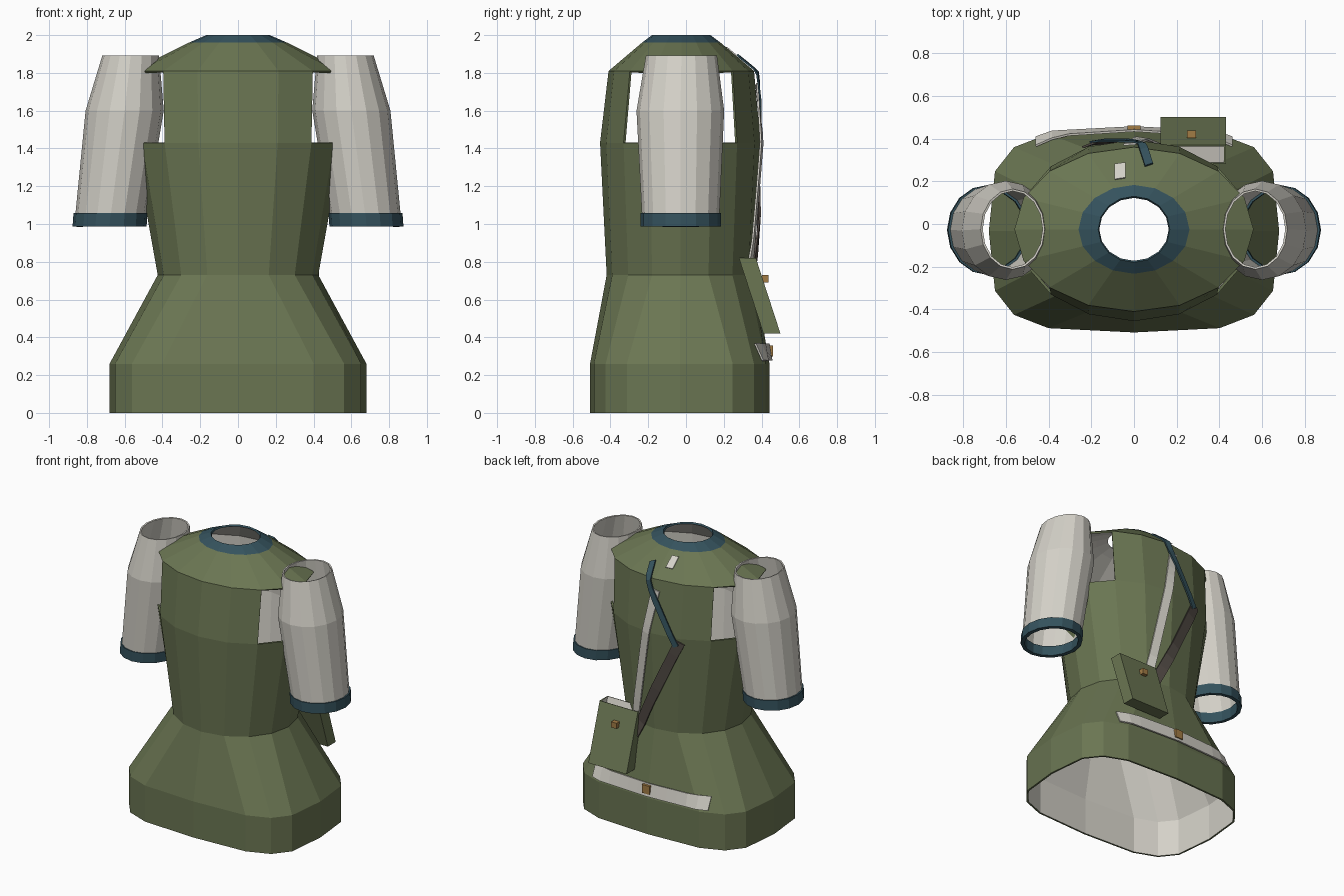
import bpy, bmesh, math
from mathutils import Vector

if "Cube" in bpy.data.objects:
    bpy.data.objects.remove(bpy.data.objects["Cube"])

N = 16


def mat(name, col):
    m = bpy.data.materials.new(name)
    m.diffuse_color = (*col, 1)
    m.use_nodes = True
    m.node_tree.nodes["Principled BSDF"].inputs["Base Color"].default_value = m.diffuse_color
    return m


GREEN = mat("olive green", (0.145, 0.18, 0.085))
PALE = mat("pale lining", (0.66, 0.64, 0.58))
TEAL = mat("dark teal", (0.035, 0.085, 0.11))
BROWN = mat("dark brown", (0.085, 0.07, 0.06))
TAN = mat("brass tan", (0.36, 0.2, 0.06))


def make(name, verts, faces, mats, thick=0.0, lining=False, offset=-1):
    me = bpy.data.meshes.new(name)
    me.from_pydata([tuple(v) for v in verts], [], faces)
    for m in mats:
        me.materials.append(m)
    ob = bpy.data.objects.new(name, me)
    bpy.context.collection.objects.link(ob)
    if thick:
        s = ob.modifiers.new("thickness", 'SOLIDIFY')
        s.thickness, s.offset = thick, offset
        if lining:
            s.material_offset = len(mats)
    return ob


def section(cx, cy, rx, ry, z, p=1.0):
    """Ring of N points, rounded-box shaped when p < 1."""
    pts = []
    for i in range(N):
        a = 2 * math.pi * i / N
        c, s = math.cos(a), math.sin(a)
        pts.append(Vector((cx + rx * math.copysign(abs(c) ** p, c),
                           cy + ry * math.copysign(abs(s) ** p, s), z)))
    return pts


def loft(rings, skip=lambda r, i: False):
    verts = [v for ring in rings for v in ring]
    faces = []
    for r in range(len(rings) - 1):
        for i in range(N):
            if not skip(r, i):
                j = (i + 1) % N
                faces.append((r * N + i, r * N + j, (r + 1) * N + j, (r + 1) * N + i))
    return verts, faces


# Tunic body: hem, skirt, chest with open armholes, shoulder yoke, collar
RINGS = [section(0, -0.033, 0.68, 0.475, 0.0, 0.55),
         section(0, -0.033, 0.68, 0.475, 0.26, 0.55),
         section(0, -0.03, 0.425, 0.39, 0.73),
         section(0, -0.03, 0.55, 0.425, 1.43),
         section(0, -0.025, 0.56, 0.385, 1.81),
         section(0, -0.025, 0.26, 0.208, 1.96),
         section(0, -0.025, 0.168, 0.155, 2.0)]
verts, faces = loft(RINGS, lambda r, i: r == 3 and i in (14, 15, 0, 1, 6, 7, 8, 9))
body = make("tunic_body", verts, faces, [GREEN, TEAL], 0.013)
for m in (PALE, PALE):
    body.data.materials.append(m)
body.modifiers["thickness"].material_offset = 2
for f in body.data.polygons:
    if f.center.z > 1.965:
        f.material_index = 1

# Sleeves and cuffs
for side, sx in (("left", -1), ("right", 1)):
    rings = [section(sx * 0.68, -0.028, 0.186, 0.203, 1.0),
             section(sx * 0.60, -0.03, 0.207, 0.232, 1.6),
             section(sx * 0.568, -0.024, 0.15, 0.188, 1.893)]
    make(side + "_sleeve", *loft(rings), [PALE], 0.01)
    rings = [section(sx * 0.68, -0.028, 0.196, 0.212, 0.987),
             section(sx * 0.675, -0.028, 0.196, 0.212, 1.058)]
    make(side + "_cuff", *loft(rings), [TEAL], 0.026)


def back_point(x, z, lift):
    """Point on the back of the body at x, z, lifted outward."""
    for lo, hi in zip(RINGS, RINGS[1:]):
        if lo[0].z <= z <= hi[0].z:
            t = (z - lo[0].z) / (hi[0].z - lo[0].z)
            arc = [lo[i].lerp(hi[i], t) for i in range(N // 2 + 1)]
            for a, b in zip(arc, arc[1:]):
                if b.x <= x <= a.x:
                    k = (a.x - x) / (a.x - b.x)
                    return Vector((x, a.y + (b.y - a.y) * k + lift, z))
    return Vector((x, 0, z))


def strap(name, path, width, material, lift=0.012, steps=5, thick=0.01):
    """Ribbon laid over the back along x, z points."""
    line = []
    for (x0, z0), (x1, z1) in zip(path, path[1:]):
        for k in range(steps):
            t = k / steps
            line.append((x0 + (x1 - x0) * t, z0 + (z1 - z0) * t))
    line.append(path[-1])
    verts = []
    for i, (x, z) in enumerate(line):
        a, b = line[max(i - 1, 0)], line[min(i + 1, len(line) - 1)]
        d = Vector((b[0] - a[0], b[1] - a[1])).normalized() * width / 2
        verts += [back_point(x - d.y, z + d.x, lift), back_point(x + d.y, z - d.x, lift)]
    faces = [(2 * i, 2 * i + 1, 2 * i + 3, 2 * i + 2) for i in range(len(line) - 1)]
    make(name, verts, faces, [material], thick, offset=0)


# Back straps
strap("hem_strap", [(-0.46, 0.322), (0.0, 0.322), (0.46, 0.322)], 0.09, PALE, 0.014, 6)
strap("pale_bag_strap", [(-0.02, 1.74), (0.04, 1.43), (0.16, 0.78)], 0.06, PALE)
strap("brown_bag_strap", [(-0.21, 1.41), (0.15, 0.66)], 0.07, BROWN, 0.016, 8)
strap("teal_strap", [(0.07, 1.89), (0.01, 1.74), (-0.19, 1.38)], 0.04, TEAL, 0.022)
strap("shoulder_patch", [(-0.09, 1.905), (-0.04, 1.905)], 0.06, PALE, 0.01, 1, 0.006)


def block(name, center, size, material):
    bm = bmesh.new()
    bmesh.ops.create_cube(bm, size=1)
    for v in bm.verts:
        v.co = Vector([c + a * s for c, a, s in zip(center, v.co, size)])
    ob = make(name, [], [], [material])
    bm.to_mesh(ob.data)
    bm.free()


# Satchel: sheared open-topped box, plus brass fittings
low = [(0.43, 0.41, 0.42), (0.43, 0.50, 0.42), (0.125, 0.50, 0.42), (0.125, 0.41, 0.42)]
high = [(x, y - 0.13, z + 0.4) for x, y, z in low]
faces = [(i, (i + 1) % 4, (i + 1) % 4 + 4, i + 4) for i in range(4)] + [(3, 2, 1, 0)]
bag = make("satchel", low + high, faces, [GREEN], 0.012)
bag.data.materials.append(PALE)
bag.modifiers["thickness"].material_offset = 1
block("satchel_clasp", (0.27, 0.42, 0.71), (0.042, 0.035, 0.04), TAN)
block("hem_strap_buckle", (0, 0.449, 0.328), (0.06, 0.025, 0.06), TAN)
